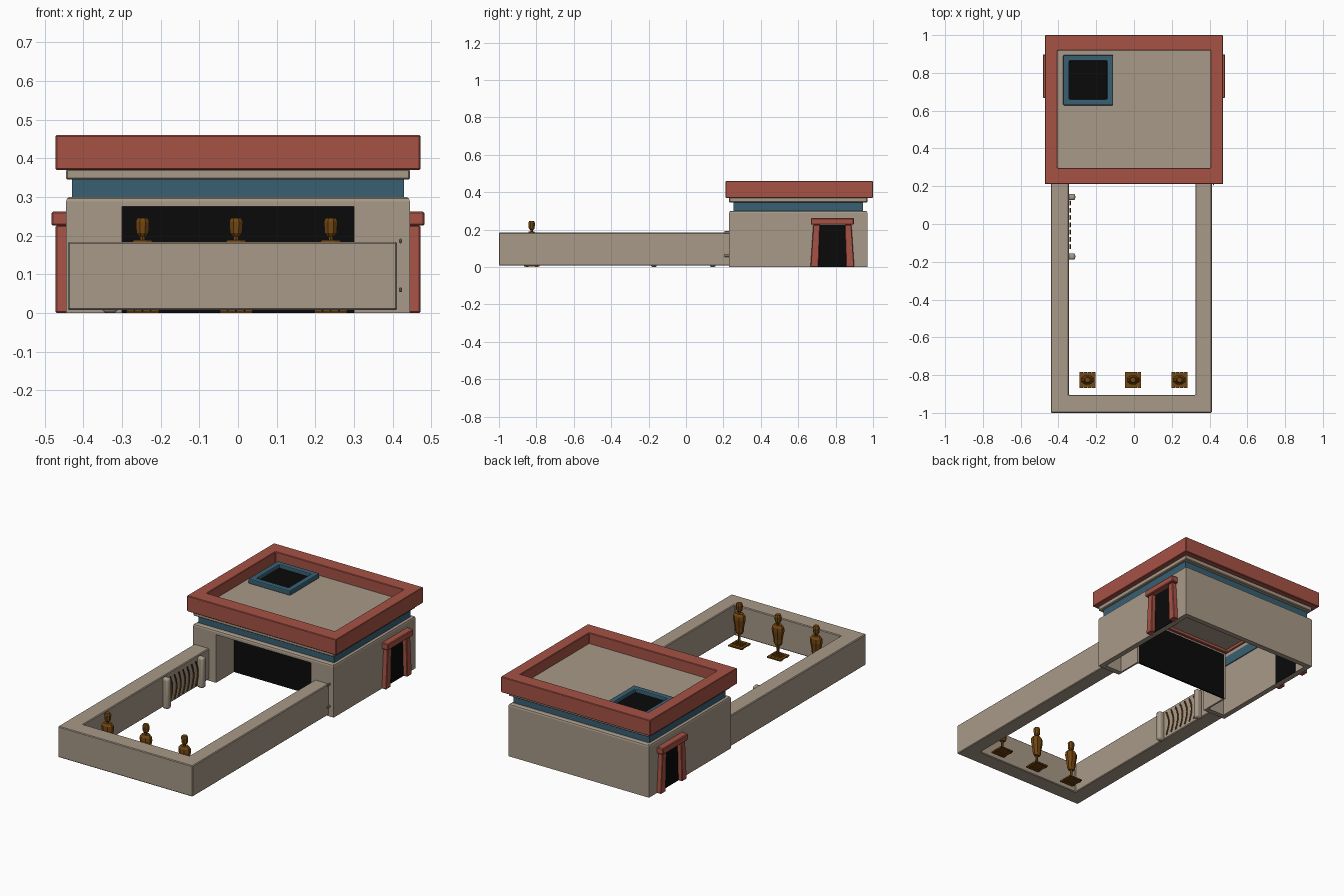
import bpy, bmesh, math

if "Cube" in bpy.data.objects:
    bpy.data.objects.remove(bpy.data.objects["Cube"])


def material(name, rgb):
    m = bpy.data.materials.new(name)
    m.diffuse_color = (*rgb, 1)
    m.use_nodes = True
    m.node_tree.nodes["Principled BSDF"].inputs["Base Color"].default_value = m.diffuse_color
    return m


TAN = material("sand_plaster", (0.39, 0.32, 0.245))
RED = material("red_clay", (0.38, 0.085, 0.06))
BLUE = material("blue_paint", (0.04, 0.115, 0.17))
BROWN = material("brown_wood", (0.17, 0.062, 0.006))
BLACK = material("black_opening", (0.003, 0.003, 0.003))


def finish(bm, name, mat, bevel=0, smooth=False, segs=1):
    bmesh.ops.recalc_face_normals(bm, faces=bm.faces[:])
    me = bpy.data.meshes.new(name)
    bm.to_mesh(me)
    bm.free()
    ob = bpy.data.objects.new(name, me)
    bpy.context.collection.objects.link(ob)
    me.materials.append(mat)
    if bevel:
        b = ob.modifiers.new("bevel", 'BEVEL')
        b.width, b.segments, b.limit_method = bevel, segs, 'ANGLE'
    if smooth:
        bpy.ops.object.select_all(action='DESELECT')
        ob.select_set(True)
        bpy.context.view_layer.objects.active = ob
        bpy.ops.object.shade_smooth_by_angle(angle=math.radians(40))
    return ob


def ring(name, rects, mat, bevel=0, segs=1):
    """Closed frame through a loop of rectangles (x0, x1, y0, y1, z)."""
    bm = bmesh.new()
    loops = [[bm.verts.new(p) for p in ((a, c, z), (b, c, z), (b, d, z), (a, d, z))]
             for a, b, c, d, z in rects]
    for i, lo in enumerate(loops):
        hi = loops[(i + 1) % len(loops)]
        for j in range(4):
            k = (j + 1) % 4
            bm.faces.new((lo[j], lo[k], hi[k], hi[j]))
    return finish(bm, name, mat, bevel, segs=segs)


def frame(name, outer, inner, z0, z1, mat, bevel=0, segs=1):
    return ring(name, [(*outer, z0), (*outer, z1), (*inner, z1), (*inner, z0)], mat, bevel, segs)


def prism(name, pts, axis, a, b, mat, bevel=0, segs=1, smooth=False):
    """Extrude a 2D outline along an axis (0 = x with yz points, 2 = z with xy points)."""
    bm = bmesh.new()
    put = (lambda p, h: (h, p[0], p[1])) if axis == 0 else (lambda p, h: (p[0], p[1], h))
    lo = [bm.verts.new(put(p, a)) for p in pts]
    hi = [bm.verts.new(put(p, b)) for p in pts]
    bm.faces.new(lo)
    bm.faces.new(hi)
    for i in range(len(pts)):
        j = (i + 1) % len(pts)
        bm.faces.new((lo[i], lo[j], hi[j], hi[i]))
    return finish(bm, name, mat, bevel, smooth, segs)


def box(name, x0, x1, y0, y1, z0, z1, mat, bevel=0, segs=1, smooth=False):
    return prism(name, [(x0, y0), (x1, y0), (x1, y1), (x0, y1)], 2, z0, z1, mat, bevel, segs, smooth)


def lathe(name, x, y, prof, mat, n=8, sy=1.0):
    """Stack of n-sided sections (radius, z) about a vertical axis."""
    bm = bmesh.new()
    loops = []
    for r, z in prof:
        loops.append([bm.verts.new((x + r * math.cos((i + .5) * 2 * math.pi / n),
                                    y + sy * r * math.sin((i + .5) * 2 * math.pi / n), z))
                      for i in range(n)])
    for lo, hi in zip(loops, loops[1:]):
        for i in range(n):
            j = (i + 1) % n
            bm.faces.new((lo[i], lo[j], hi[j], hi[i]))
    bm.faces.new(loops[0])
    bm.faces.new(loops[-1])
    return finish(bm, name, mat)


# Building walls: hollow, rounded top, with the front opening cut out
O = (-0.445, 0.445, 0.23, 0.97)
T = (-0.436, 0.436, 0.239, 0.961)
I = (-0.415, 0.415, 0.26, 0.94)
walls = ring("building_walls", [(*O, 0), (*O, 0.288), (-0.4425, 0.4425, 0.2325, 0.9675, 0.296),
                                (*T, 0.30), (*I, 0.30), (*I, 0)], TAN)
cutter = box("opening_cutter", -0.30, 0.30, 0.2, 0.3, -0.1, 0.275, BLACK)
cutter.hide_render = True
cutter.hide_viewport = True
cut = walls.modifiers.new("opening", 'BOOLEAN')
cut.object, cut.operation, cut.solver = cutter, 'DIFFERENCE', 'EXACT'

# Recessed entrance
for s in (-1, 1):
    x = sorted((s * 0.30, s * 0.31))
    box("entrance_jamb", x[0], x[1], 0.25, 0.40, 0, 0.275, TAN)
box("entrance_soffit", -0.31, 0.31, 0.25, 0.40, 0.275, 0.283, TAN)
box("entrance_dark_panel", -0.30, 0.30, 0.392, 0.40, 0, 0.275, BLACK)

# Painted band, cornice, parapet and roof
frame("blue_band", (-0.43, 0.43, 0.255, 0.945), (-0.41, 0.41, 0.275, 0.925), 0.295, 0.35, BLUE)
frame("cornice", O, (-0.41, 0.41, 0.275, 0.925), 0.345, 0.372, TAN, 0.004)
frame("parapet", (-0.472, 0.472, 0.212, 1.0), (-0.405, 0.405, 0.297, 0.918), 0.37, 0.46, RED, 0.003)
box("roof_floor", -0.42, 0.42, 0.28, 0.935, 0.388, 0.398, TAN)

# Roof hatch
frame("hatch_frame", (-0.375, -0.11, 0.628, 0.895), (-0.343, -0.142, 0.66, 0.863),
      0.395, 0.425, BLUE, 0.006, 2)
box("hatch_dark_panel", -0.345, -0.14, 0.658, 0.865, 0.397, 0.404, BLACK)

# Side doors
for s in (-1, 1):
    def span(a, b):
        return sorted((s * a, s * b))
    box("side_door_panel", *span(0.412, 0.448), 0.70, 0.865, 0, 0.225, BLACK)
    for m in (-1, 1):
        post = [(0.7825 + m * d, z) for d, z in
                ((0.074, 0), (0.117, 0), (0.102, 0.226), (0.066, 0.226))]
        prism("side_door_post", post, 0, *span(0.43, 0.472), RED, 0.003)
    box("side_door_lintel", *span(0.43, 0.483), 0.667, 0.898, 0.226, 0.262, RED, 0.004)

# Courtyard wall
prism("courtyard_wall", [(-0.44, 0.24), (-0.44, -1), (0.412, -1), (0.412, 0.24), (0.325, 0.24),
                         (0.325, -0.905), (-0.345, -0.905), (-0.345, 0.24)],
      2, 0.007, 0.184, TAN, 0.004)
for z in (0.06, 0.186):
    box("wall_peg", 0.417, 0.424, 0.205, 0.235, z - 0.006, z + 0.006, TAN, 0.002)

# Grille on the left courtyard wall
for y in (-0.172, 0.143):
    box("grille_post", -0.352, -0.311, y - 0.017, y + 0.017, 0, 0.176, TAN, 0.012, 3, True)
for i in range(7):
    y = -0.13 + i * 0.0385
    cu = bpy.data.curves.new("grille_bar", 'CURVE')
    cu.dimensions = '3D'
    cu.bevel_depth, cu.bevel_resolution = 0.004, 1
    sp = cu.splines.new('POLY')
    sp.points.add(8)
    for k, p in enumerate(sp.points):
        t = k / 8
        p.co = (-0.338, y + 0.02 * math.sin(math.pi * t), 0.02 + 0.14 * t, 1)
    cu.materials.append(BROWN)
    bpy.context.collection.objects.link(bpy.data.objects.new("grille_bar", cu))

# Training dummies on plank bases
for x in (-0.247, -0.005, 0.24):
    y = -0.825
    for k in range(4):
        px = x - 0.042 + k * 0.0215
        box("dummy_base_plank", px, px + 0.0195, y - 0.042, y + 0.042, 0.003, 0.010, BROWN)
    for m in (-1, 1):
        box("dummy_base_batten", x - 0.042, x + 0.042, y + m * 0.026 - 0.008, y + m * 0.026 + 0.008,
            0, 0.004, BROWN)
        box("dummy_base_brace", x - 0.03, x + 0.03, y + m * 0.012 - 0.005, y + m * 0.012 + 0.005,
            0.009, 0.015, BROWN)
    lathe("dummy_pole", x, y, [(0.007, 0.008), (0.007, 0.21)], BROWN, 6)
    lathe("dummy_torso", x, y, [(0.018, 0.072), (0.025, 0.085), (0.027, 0.11), (0.036, 0.155),
                                (0.035, 0.176), (0.024, 0.189)], BROWN, 8, 0.72)
    lathe("dummy_head", x, y, [(0.010, 0.198), (0.017, 0.207), (0.019, 0.236), (0.014, 0.246)],
          BROWN, 8)
